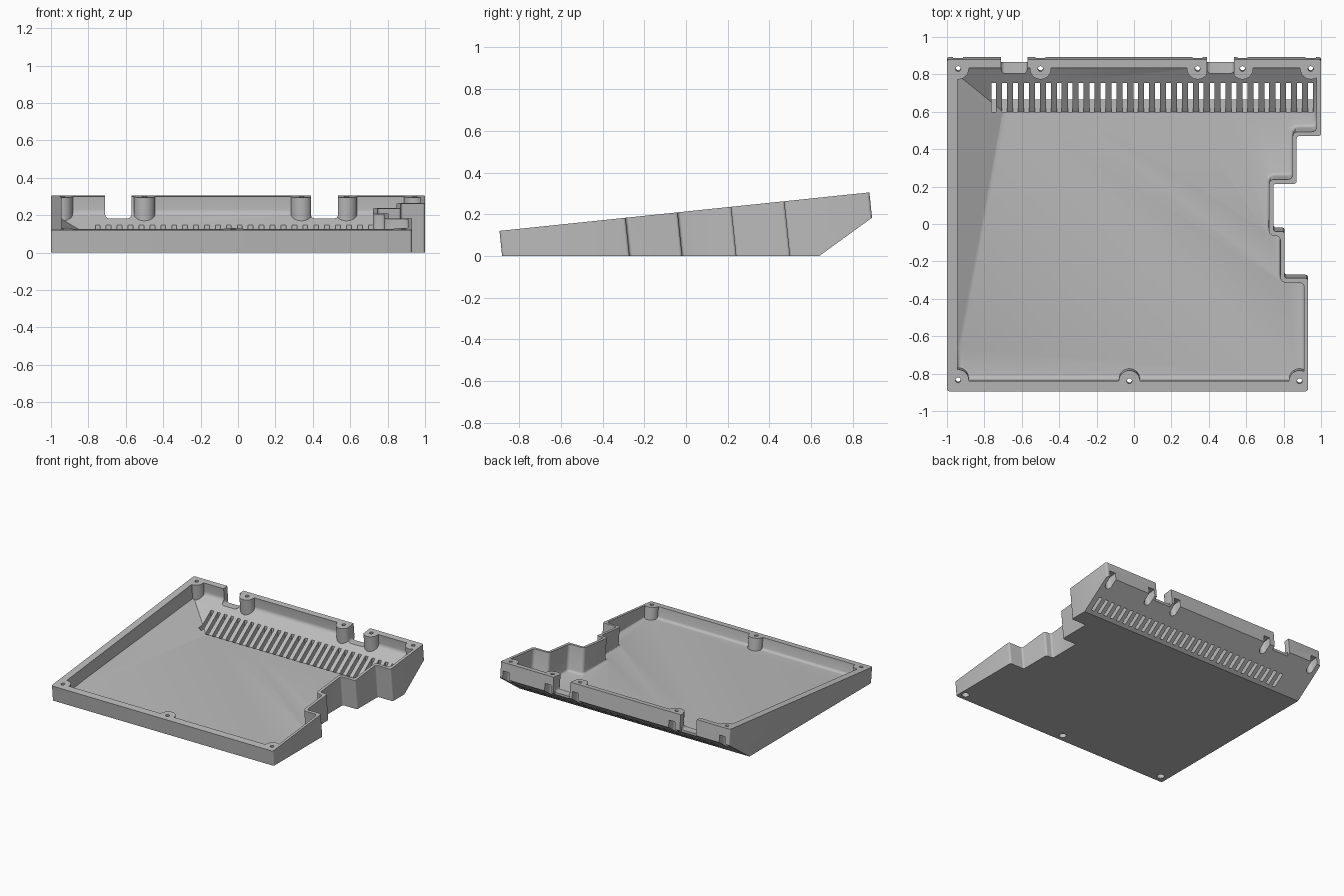
import bpy, bmesh, math
from mathutils import Vector

if "Cube" in bpy.data.objects:
    bpy.data.objects.remove(bpy.data.objects["Cube"])

SLOPE = 0.104           # tilt of the open rim; walls stand square to it
CHAMFER = Vector((0, 0.725, -1))   # outward direction of the rear underside


def rim_point(x, y, depth):
    """Point reached by going down from the rim, square to it."""
    return Vector((x, y + SLOPE * depth, 0.12 + (y + 0.895) * SLOPE - depth))


def add_prism(bm, outline, top, bottom, radius=0.0):
    """Extrude a rim outline between two depths, with rounded corners."""
    verts = [bm.verts.new(rim_point(x, y, top)) for x, y in outline]
    face = bm.faces.new(verts)
    if radius:
        res = bmesh.ops.bevel(bm, geom=verts, offset=radius, segments=4,
                              profile=0.5, affect='VERTICES')
        face = max(bm.faces, key=lambda f: f.calc_area())
    ext = bmesh.ops.extrude_face_region(bm, geom=[face])
    step = rim_point(0, 0, bottom) - rim_point(0, 0, top)
    bmesh.ops.translate(bm, vec=step,
                        verts=[v for v in ext["geom"] if isinstance(v, bmesh.types.BMVert)])


def add_box(bm, lo, hi):
    res = bmesh.ops.create_cube(bm, size=1)
    for v in res["verts"]:
        v.co = [a + (b - a) * (c + 0.5) for a, b, c in zip(lo, hi, v.co)]
    return res["verts"]


def slice_off(bm, point, outward):
    """Remove everything on the outward side of a plane and close the cut."""
    cut = bmesh.ops.bisect_plane(bm, geom=bm.verts[:] + bm.edges[:] + bm.faces[:],
                                 plane_co=point, plane_no=outward, clear_outer=True)
    edges = [e for e in cut["geom_cut"] if isinstance(e, bmesh.types.BMEdge)]
    bmesh.ops.edgenet_fill(bm, edges=edges)


def finish(bm, name):
    bmesh.ops.recalc_face_normals(bm, faces=bm.faces[:])
    mesh = bpy.data.meshes.new(name)
    bm.to_mesh(mesh)
    bm.free()
    obj = bpy.data.objects.new(name, mesh)
    bpy.context.collection.objects.link(obj)
    return obj


def subtract(obj, cutter):
    """Cut one object out of another, then discard the cutter."""
    mod = obj.modifiers.new("cut", 'BOOLEAN')
    mod.operation, mod.solver, mod.object = 'DIFFERENCE', 'EXACT', cutter
    graph = bpy.context.evaluated_depsgraph_get()
    mesh = bpy.data.meshes.new_from_object(obj.evaluated_get(graph))
    obj.modifiers.clear()
    obj.data = mesh
    bpy.data.objects.remove(cutter)


def circle(x, y, r, n=24):
    return [(x + r * math.cos(2 * math.pi * i / n), y + r * math.sin(2 * math.pi * i / n))
            for i in range(n)]


def prisms(name, outlines, top, bottom):
    bm = bmesh.new()
    for outline in outlines:
        add_prism(bm, outline, top, bottom)
    return finish(bm, name)


# Stepped outlines: outer shell and inner cavity
outer = [(-1, -0.895), (0.93, -0.895), (0.93, -0.29), (0.805, -0.29), (0.805, -0.04),
         (0.745, -0.04), (0.745, 0.215), (0.87, 0.215), (0.87, 0.47), (1, 0.47),
         (1, 0.88), (-1, 0.88)]
inner = [(-0.945, -0.84), (0.91, -0.84), (0.91, -0.313), (0.783, -0.313), (0.783, -0.063),
         (0.722, -0.063), (0.722, 0.238), (0.848, 0.238), (0.848, 0.493), (0.977, 0.493),
         (0.977, 0.835), (-0.945, 0.835)]

# Solid tray body with flat base and slanted rear underside
bm = bmesh.new()
add_prism(bm, outer, 0, 0.5, 0.014)
slice_off(bm, Vector((0, 0, 0)), Vector((0, 0, -1)))
slice_off(bm, Vector((0, 0.64, 0)), CHAMFER)
tray = finish(bm, "tray_shell")

# Cavity with rounded floor edges and a sloping left ramp
FLOOR = 0.035
bm = bmesh.new()
add_prism(bm, inner, -0.1, 0.5, 0.026)
slice_off(bm, Vector((0, 0, FLOOR)), Vector((0, 0, -1)))
slice_off(bm, Vector((0, 0.6, FLOOR)), CHAMFER)
bmesh.ops.recalc_face_normals(bm, faces=bm.faces[:])
floor_edges = [e for e in bm.edges if len(e.link_faces) == 2
               and min(f.normal.z for f in e.link_faces) < -0.7
               and max(f.normal.z for f in e.link_faces) > -0.3
               and max(v.co.z for v in e.verts) < 0.25]
bmesh.ops.bevel(bm, geom=floor_edges, offset=0.018, segments=3, profile=0.5,
                affect='EDGES', clamp_overlap=True)
a, b, c = Vector((-0.70, 0.6, FLOOR)), Vector((-0.945, 0.8, 0.18)), Vector((-0.945, -0.77, FLOOR))
normal = (b - a).cross(c - a)
slice_off(bm, a, normal if normal.z < 0 else -normal)
cavity = finish(bm, "cavity_cutter")

# Screw bosses stay solid inside the cavity
rear = [(-0.94, 0.83), (-0.5, 0.83), (0.34, 0.83), (0.58, 0.83), (0.945, 0.83)]
front = [(-0.94, -0.835), (-0.025, -0.84), (0.885, -0.84)]
subtract(cavity, prisms("boss_cutter", [circle(x, y, 0.057) for x, y in rear + front], -0.2, 0.6))
subtract(tray, cavity)

# Ventilation slots along the rear slope
bm = bmesh.new()
for i in range(30):
    x = -0.75 + i * 0.0584
    add_box(bm, (x - 0.013, 0.598, 0.018), (x + 0.013, 0.755, 0.22))
subtract(tray, finish(bm, "slot_cutter"))

# Two connector notches in the rear wall
for lo, hi in ((-0.71, -0.57), (0.39, 0.535)):
    bm = bmesh.new()
    verts = add_box(bm, (lo, 0.78, 0.183), (hi, 1, 0.5))
    edges = [e for e in bm.edges if all(v.co.z < 0.2 for v in e.verts)
             and abs(e.verts[0].co.y - e.verts[1].co.y) > 0.1]
    bmesh.ops.bevel(bm, geom=edges, offset=0.02, segments=4, profile=0.5, affect='EDGES')
    subtract(tray, finish(bm, "notch_cutter"))
    bm = bmesh.new()
    add_box(bm, (lo, 0.867, 0.1), (hi, 1, 0.5))
    subtract(tray, finish(bm, "notch_edge_cutter"))

# Screw holes, with recesses from below; rear recesses open through the wall
subtract(tray, prisms("hole_cutter", [circle(x, y, 0.014) for x, y in rear + front], -0.05, 0.5))
R = 0.027
recesses = [circle(x, y, R) for x, y in front]
for x, y in rear:
    arc = [(x - R * math.cos(math.pi * i / 12), y - R * math.sin(math.pi * i / 12))
           for i in range(13)]
    recesses.append(arc + [(x + R, 0.95), (x - R, 0.95)])
subtract(tray, prisms("recess_cutter", recesses, 0.065, 0.5))

# One plain grey material
grey = bpy.data.materials.new("plain_grey")
grey.use_nodes = True
color = (0.5, 0.5, 0.5, 1)
grey.diffuse_color = color
grey.node_tree.nodes["Principled BSDF"].inputs["Base Color"].default_value = color
tray.data.materials.clear()
tray.data.materials.append(grey)

bpy.ops.object.select_all(action='DESELECT')
tray.select_set(True)
bpy.context.view_layer.objects.active = tray
bpy.ops.object.shade_smooth_by_angle(angle=math.radians(30))
